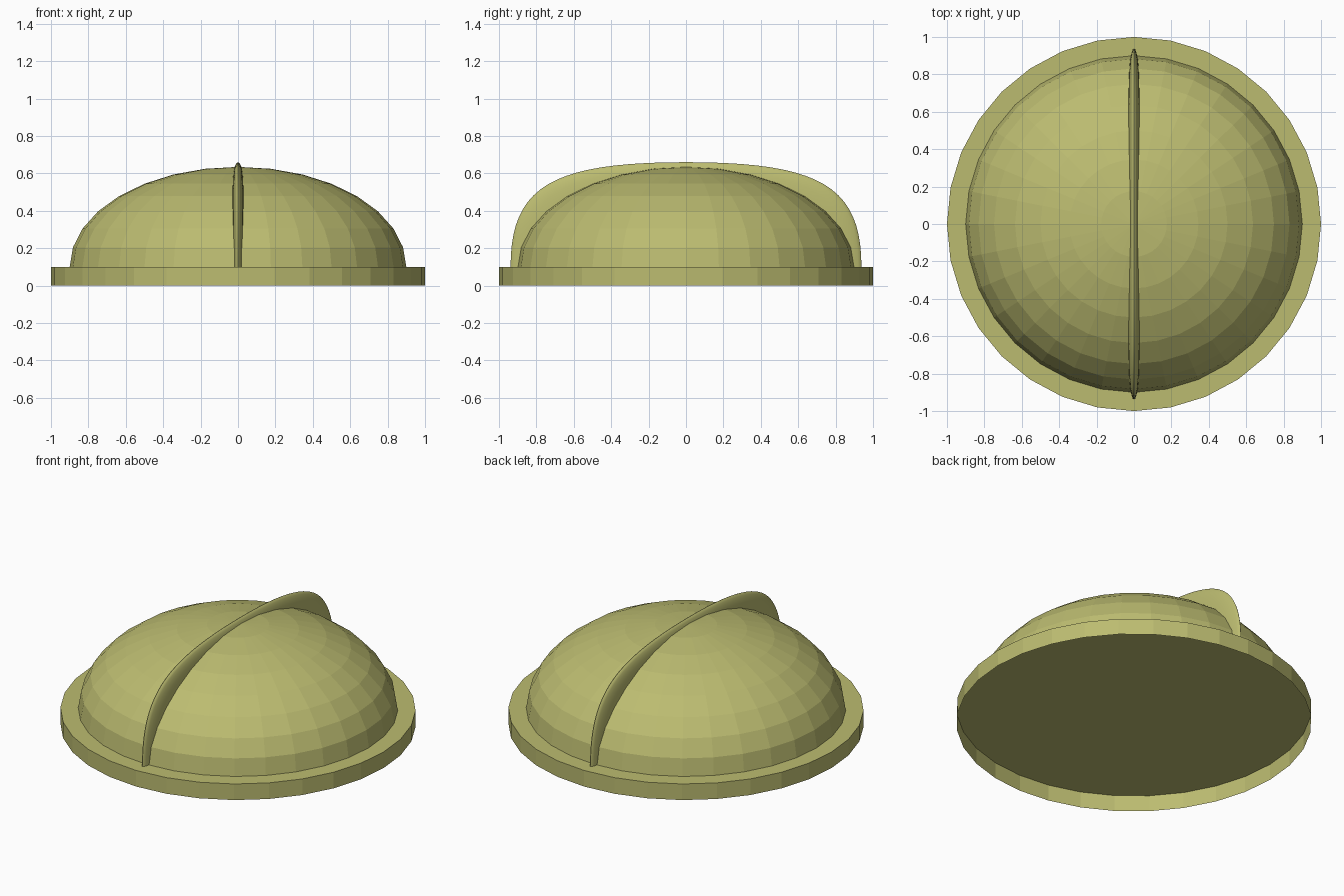
import bpy, bmesh, math

if "Cube" in bpy.data.objects:
    bpy.data.objects.remove(bpy.data.objects["Cube"])

mat = bpy.data.materials.new("olive")
mat.diffuse_color = (0.5, 0.5, 0.163, 1)
mat.use_nodes = True
mat.node_tree.nodes["Principled BSDF"].inputs["Base Color"].default_value = mat.diffuse_color


def make_object(name, bm):
    mesh = bpy.data.meshes.new(name)
    bm.to_mesh(mesh)
    bm.free()
    mesh.materials.append(mat)
    obj = bpy.data.objects.new(name, mesh)
    bpy.context.collection.objects.link(obj)
    return obj


def lathe(name, profile, top_z):
    """Turn (radius, z) points, listed bottom to top, into 32 flat sides closed at top_z."""
    bm = bmesh.new()
    rings = [[bm.verts.new((r * math.cos(a), r * math.sin(a), z))
              for a in (math.tau * i / 32 for i in range(32))] for r, z in profile]
    top = bm.verts.new((0, 0, top_z))
    for i in range(32):
        j = (i + 1) % 32
        for low, high in zip(rings, rings[1:]):
            bm.faces.new((low[i], low[j], high[j], high[i]))
        bm.faces.new((rings[-1][i], rings[-1][j], top))
    return make_object(name, bm)


# Base: a thin shell like a lid, open underneath
lathe("base_lid", [(1, 0), (1, 0.1)], 0.1)

# Dome: flattened half sphere standing on the lid
lathe("dome", [(0.9 * math.cos(t), 0.1 + 0.535 * math.sin(t))
               for t in (math.pi * k / 16 for k in range(8))], 0.635)


# Crest outline: a Bezier quarter mirrored front to back
def bezier(t):
    c = ((1 - t) ** 3, 3 * t * (1 - t) ** 2, 3 * t * t * (1 - t), t ** 3)
    y = sum(k * v for k, v in zip(c, (0.938, 0.938, 0.72, 0)))
    z = sum(k * v for k, v in zip(c, (0, 0.429, 0.56, 0.56)))
    return y, z


quarter = [bezier(i / 20) for i in range(21)]
outline = quarter + [(-y, z) for y, z in reversed(quarter[:-1])]

# Crest: nested outlines (scale, half width) give the rounded rim
half = [(0.83, 0.03), (0.87, 0.028), (0.92, 0.024), (0.955, 0.0185),
        (0.98, 0.012), (0.995, 0.006)]
levels = half + [(1, 0)] + [(s, -w) for s, w in reversed(half)]
bm = bmesh.new()
loops = [[bm.verts.new((w, s * y, 0.1 + s * z)) for y, z in outline] for s, w in levels]
for a, b in zip(loops, loops[1:]):
    for i in range(len(a) - 1):
        bm.faces.new((a[i], a[i + 1], b[i + 1], b[i]))
bmesh.ops.recalc_face_normals(bm, faces=bm.faces[:])
if max(bm.faces, key=lambda f: f.calc_center_median().z).normal.z < 0:
    bmesh.ops.reverse_faces(bm, faces=bm.faces[:])
crest = make_object("crest", bm)
bpy.context.view_layer.objects.active = crest
crest.select_set(True)
bpy.ops.object.shade_smooth_by_angle(angle=math.radians(40))
